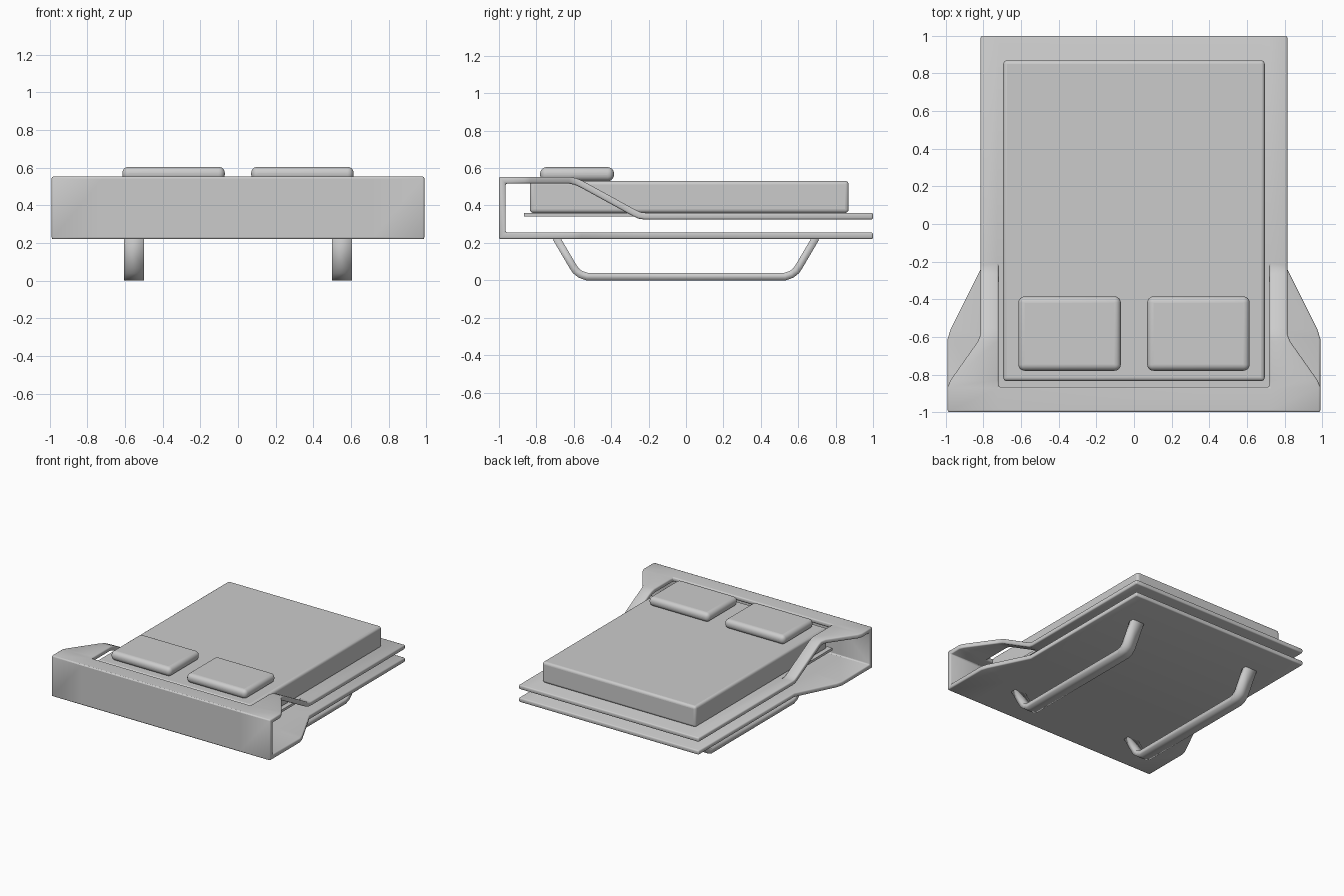
import bpy, bmesh

old = bpy.data.objects.get("Cube")
if old:
    bpy.data.objects.remove(old)

grey = bpy.data.materials.new("plain grey")
grey.use_nodes = True
GREY = (0.6, 0.6, 0.6, 1)
grey.diffuse_color = GREY
grey.node_tree.nodes["Principled BSDF"].inputs["Base Color"].default_value = GREY


def finish(name, bm, thickness=0, bevel=0, segments=3, limit=40):
    bmesh.ops.recalc_face_normals(bm, faces=bm.faces)
    mesh = bpy.data.meshes.new(name)
    bm.to_mesh(mesh)
    bm.free()
    mesh.materials.append(grey)
    ob = bpy.data.objects.new(name, mesh)
    bpy.context.collection.objects.link(ob)
    if thickness:
        solid = ob.modifiers.new("Thickness", 'SOLIDIFY')
        solid.thickness = thickness
        solid.offset = 0
        solid.use_even_offset = True
    if bevel:
        bev = ob.modifiers.new("Rounding", 'BEVEL')
        bev.width = bevel
        bev.segments = segments
        bev.limit_method = 'ANGLE'
        bev.angle_limit = limit * 3.14159 / 180
    bpy.ops.object.select_all(action='DESELECT')
    ob.select_set(True)
    bpy.context.view_layer.objects.active = ob
    bpy.ops.object.shade_smooth_by_angle(angle=0.6)
    return ob


def box(name, x, y, z, bevel=0, segments=4):
    bm = bmesh.new()
    bmesh.ops.create_cube(bm, size=1)
    for v in bm.verts:
        for axis, (lo, hi) in enumerate((x, y, z)):
            v.co[axis] = hi if v.co[axis] > 0 else lo
    return finish(name, bm, bevel=bevel, segments=segments)


def ribbon(name, rows, thickness, bevel, hole=None):
    """Sheet through rows of (y, z, x positions); hole is a range of rows open in the middle."""
    bm = bmesh.new()
    verts = [[bm.verts.new((x, y, z)) for x in xs] for y, z, xs in rows]
    for i in range(len(rows) - 1):
        for j in range(len(verts[i]) - 1):
            if hole and j == 1 and i in hole:
                continue
            bm.faces.new((verts[i][j], verts[i][j + 1], verts[i + 1][j + 1], verts[i + 1][j]))
    loose = [v for v in bm.verts if not v.link_faces]
    bmesh.ops.delete(bm, geom=loose, context='VERTS')
    return finish(name, bm, thickness, bevel, 2)


# Folded frame: floor sheet, headboard, flared shoulders and upper sheet in one strip
THICK = 0.036
low, high, shelf = 0.238, 0.535, 0.343
NARROW, WIDE, SLOT = 0.815, 0.99, 0.72
path = [
    (1, low, NARROW), (-0.24, low, NARROW), (-0.56, low, 0.975), (-0.61, low, WIDE),
    (-0.982, low, WIDE), (-0.982, high, WIDE),
    (-0.865, high, WIDE), (-0.83, high, 0.975), (-0.625, high, 0.83), (-0.59, 0.528, NARROW),
    (-0.56, 0.515, NARROW), (-0.275, 0.359, NARROW), (-0.25, 0.347, NARROW),
    (-0.22, shelf, NARROW), (1, shelf, NARROW),
]
ribbon("folded_frame", [(y, z, (-w, -SLOT, SLOT, w)) for y, z, w in path],
       THICK, 0.009, hole=range(6, 13))

# Tongue of the upper sheet that carries the head of the mattress
box("support_tongue", (-SLOT, SLOT), (-0.865, -0.2), (0.34, 0.36))

# Mattress and pillows
box("mattress", (-0.695, 0.695), (-0.835, 0.87), (0.36, 0.532), 0.02)
for side, x in (("right", (-0.615, -0.07)), ("left", (0.07, 0.615))):
    box(side + "_pillow", x, (-0.78, -0.385), (0.53, 0.605), 0.034, 6)

# Bent sled legs
half = [(0.695, 0.228), (0.605, 0.075), (0.59, 0.052), (0.565, 0.032), (0.53, 0.02)]
leg_path = [(-y, z) for y, z in half] + half[::-1]
for side, x in (("right", (-0.605, -0.5)), ("left", (0.5, 0.605))):
    ribbon(side + "_leg", [(y, z, x) for y, z in leg_path], 0.04, 0)
